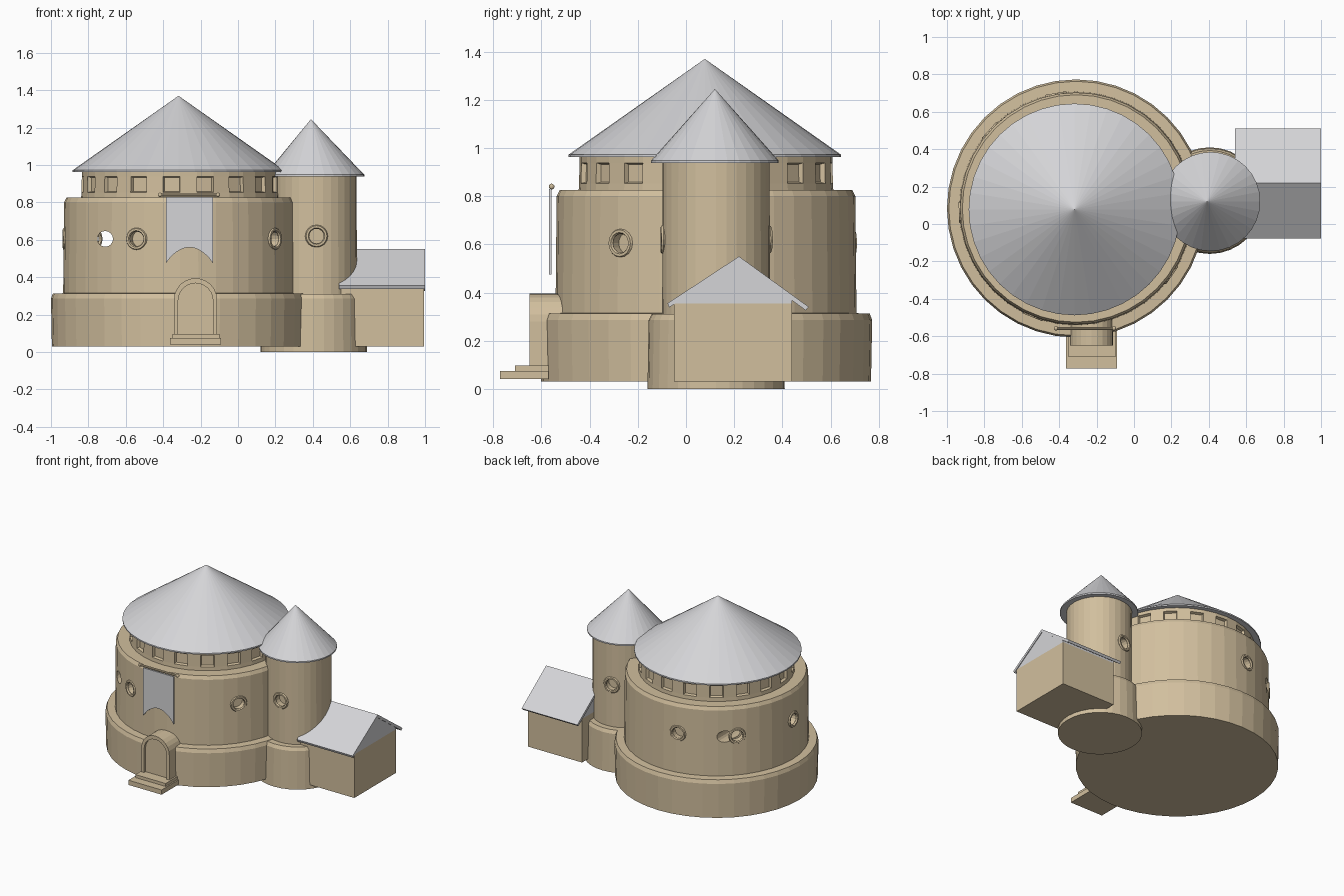
import bpy, bmesh, math
from mathutils import Matrix, Vector

if "Cube" in bpy.data.objects:
    bpy.data.objects.remove(bpy.data.objects["Cube"])


def material(name, rgb):
    m = bpy.data.materials.new(name)
    m.diffuse_color = (*rgb, 1)
    m.use_nodes = True
    m.node_tree.nodes["Principled BSDF"].inputs["Base Color"].default_value = m.diffuse_color
    return m


STONE = material("tan stone", (0.64, 0.52, 0.34))
SLATE = material("light grey roof", (0.66, 0.66, 0.68))


def finish(bm, name, mat):
    bmesh.ops.recalc_face_normals(bm, faces=bm.faces)
    me = bpy.data.meshes.new(name)
    bm.to_mesh(me)
    bm.free()
    me.materials.append(mat)
    ob = bpy.data.objects.new(name, me)
    bpy.context.collection.objects.link(ob)
    return ob


def lathe(name, centre, profile, mat, n=40, tip=(0, 0), edit=None):
    """Turn (radius, z) points round a vertical axis; radius 0 makes a point."""
    bm = bmesh.new()
    rings = []
    for r, z in profile:
        if r == 0:
            v = bm.verts.new((centre[0] + tip[0], centre[1] + tip[1], z))
            rings.append([v] * n)
        else:
            rings.append([bm.verts.new((centre[0] + r * math.cos(math.tau * i / n),
                                        centre[1] + r * math.sin(math.tau * i / n), z))
                          for i in range(n)])
    for a, b in zip(rings, rings[1:]):
        for i in range(n):
            j = (i + 1) % n
            bm.faces.new(dict.fromkeys([a[i], a[j], b[j], b[i]]))
    bmesh.ops.recalc_face_normals(bm, faces=bm.faces)
    if edit:
        edit(bm)
    return finish(bm, name, mat)


def prism(name, outline, axis, lo, hi, mat):
    """Extrude an outline along x (outline in y,z) or along y (outline in x,z)."""
    bm = bmesh.new()
    put = (lambda a, b, t: (t, a, b)) if axis == 'x' else (lambda a, b, t: (a, t, b))
    f = bm.faces.new([bm.verts.new(put(a, b, lo)) for a, b in outline])
    ext = bmesh.ops.extrude_face_region(bm, geom=[f])
    shift = Vector(put(0, 0, hi - lo))
    bmesh.ops.translate(bm, vec=shift,
                        verts=[g for g in ext["geom"] if isinstance(g, bmesh.types.BMVert)])
    return finish(bm, name, mat)


def box(name, x0, x1, y0, y1, z0, z1, mat):
    return prism(name, [(x0, z0), (x1, z0), (x1, z1), (x0, z1)], 'y', y0, y1, mat)


def rod(name, place, direction, radius, length, mat, n=16):
    bm = bmesh.new()
    bmesh.ops.create_cone(bm, cap_ends=True, segments=n, radius1=radius,
                          radius2=radius, depth=length)
    turn = Vector(direction).to_track_quat('Z', 'Y').to_matrix().to_4x4()
    bmesh.ops.transform(bm, matrix=Matrix.Translation(place) @ turn, verts=bm.verts)
    return finish(bm, name, mat)


def cut(target, cutter):
    mod = target.modifiers.new("opening", 'BOOLEAN')
    mod.operation = 'DIFFERENCE'
    mod.solver = 'EXACT'
    mod.object = cutter
    cutter.hide_render = True
    cutter.hide_set(True)


def round_window(target, centre, radius, az, z):
    """Recessed round opening with a thin stone ring round it."""
    d = Vector((math.cos(az), math.sin(az), 0))
    p = Vector((*centre, z)) + d * radius
    cut(target, rod("window_cutter", p, d, 0.045, 0.10, STONE))
    bpy.ops.mesh.primitive_torus_add(major_radius=0.05, minor_radius=0.011,
                                     major_segments=16, minor_segments=6, location=p,
                                     rotation=d.to_track_quat('Z', 'Y').to_euler())
    ring = bpy.context.object
    ring.name = "window_ring"
    ring.data.materials.append(STONE)


KEEP = (-0.31, 0.083)
TURRET = (0.412, 0.125)

# Round keep: plinth, wall, recessed gallery with small square windows, roof
lathe("keep_plinth", KEEP, [(0, 0.03), (0.685, 0.03), (0.69, 0.285), (0.68, 0.312),
                            (0.61, 0.315), (0, 0.315)], STONE)
wall = lathe("keep_wall", KEEP, [(0, 0.29), (0.625, 0.29), (0.62, 0.80), (0.608, 0.825),
                                 (0.50, 0.825), (0, 0.825)], STONE)


def gallery_windows(bm):
    faces = [f for f in bm.faces if 0.88 < f.calc_center_median().z < 0.91]
    faces.sort(key=lambda f: math.atan2(f.calc_center_median().y - KEEP[1],
                                        f.calc_center_median().x - KEEP[0]))
    bmesh.ops.inset_individual(bm, faces=faces[::2], thickness=0.008, depth=-0.02)


lathe("keep_gallery", KEEP, [(0, 0.80), (0.53, 0.80), (0.527, 0.853), (0.525, 0.938),
                             (0.525, 0.98), (0, 0.98)], STONE, 36, edit=gallery_windows)
lathe("keep_roof", (-0.318, 0.078), [(0, 0.985), (0.53, 0.962), (0.566, 0.962),
                                     (0.566, 0.972), (0, 1.37)], SLATE)

# Keep windows; the front left one looks right through the building
for deg in (248, 325, 100, 138, 182):
    round_window(wall, KEEP, 0.617, math.radians(deg), 0.605)
cut(wall, rod("through_cutter", (-0.71, 0.08, 0.605), (0, 1, 0), 0.042, 2, STONE))

# Side turret
lathe("turret_plinth", (0.405, TURRET[1]), [(0, 0.0), (0.285, 0.0), (0.28, 0.285),
                                            (0.268, 0.31), (0, 0.31)], STONE, 32)
turret = lathe("turret_wall", TURRET, [(0, 0.29), (0.224, 0.29), (0.222, 0.95), (0, 0.95)],
               STONE, 32)
lathe("turret_roof", (0.41, 0.12), [(0, 0.955), (0.23, 0.938), (0.265, 0.938),
                                    (0.265, 0.948), (0, 1.245)], SLATE, 32, tip=(-0.02, 0))
for deg in (-88, 100):
    round_window(turret, TURRET, 0.22, math.radians(deg), 0.62)

# Side house with a gabled roof
box("house_walls", 0.55, 0.995, -0.05, 0.44, 0.03, 0.355, STONE)
prism("house_gable", [(-0.05, 0.355), (0.44, 0.355), (0.44, 0.375), (0.22, 0.53),
                      (-0.05, 0.365)], 'x', 0.55, 0.995, SLATE)
prism("house_roof", [(-0.077, 0.355), (-0.07, 0.338), (0.22, 0.527), (0.497, 0.326),
                     (0.51, 0.34), (0.22, 0.55)], 'x', 0.54, 1.0, SLATE)

# Arched doorway with frame, and two steps
DX = -0.227


def arch(w, top):
    spring = top - w
    return [(DX - w, 0.06), (DX + w, 0.06)] + [
        (DX + w * math.cos(math.pi * i / 12), spring + w * math.sin(math.pi * i / 12))
        for i in range(13)]


frame = prism("door_frame", arch(0.115, 0.395), 'y', -0.65, -0.50, STONE)
cut(frame, prism("door_cutter", arch(0.093, 0.368), 'y', -0.70, -0.632, STONE))
box("lower_step", -0.364, -0.09, -0.772, -0.57, 0.04, 0.075, STONE)
box("upper_step", -0.35, -0.10, -0.71, -0.57, 0.075, 0.097, STONE)

# Hanging banner with a notched, curved lower edge, on a pole with ball ends
x0, x1 = -0.385, -0.134
notch = [(x1 + (x0 - x1) * i / 10, 0.475 + 0.085 * math.sin(math.pi * i / 10) ** 0.8)
         if 0 < i < 10 else (x1 + (x0 - x1) * i / 10, 0.475) for i in range(11)]
prism("banner", [(x0, 0.83)] + [(x1, 0.83)] + notch, 'y', -0.568, -0.558, SLATE)
rod("banner_pole", (-0.262, -0.558, 0.84), (1, 0, 0), 0.008, 0.30, STONE, 8)
for x in (-0.417, -0.107):
    bpy.ops.mesh.primitive_uv_sphere_add(segments=10, ring_count=6, radius=0.012,
                                         location=(x, -0.558, 0.84))
    ball = bpy.context.object
    ball.name = "pole_end"
    ball.data.materials.append(STONE)
